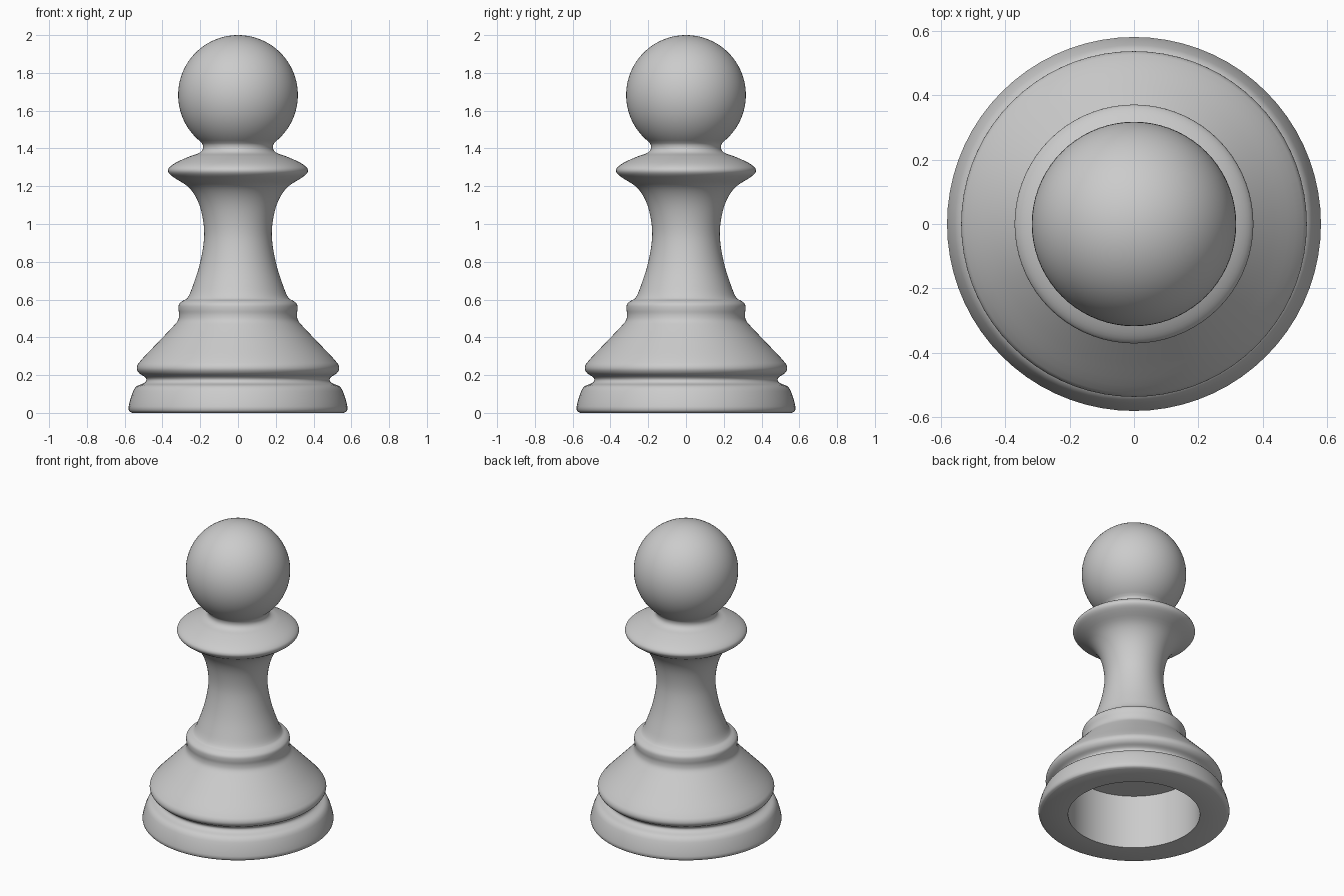
import bpy, bmesh, math
from mathutils import Vector

if "Cube" in bpy.data.objects:
    bpy.data.objects.remove(bpy.data.objects["Cube"])

SEGMENTS = 72


def smooth_path(points, steps=4):
    """Catmull-Rom curve through (radius, height) points."""
    pts = [Vector(p) for p in points]
    ext = [pts[0]] + pts + [pts[-1]]
    out = []
    for a, b, c, d in zip(ext, ext[1:], ext[2:], ext[3:]):
        # centripetal-like tangents, limited so short rims do not overshoot
        span = (c - b).length
        tb = (c - a).normalized() * span
        tc = (d - b).normalized() * span
        for i in range(steps):
            t = i / steps
            out.append(b * (2*t**3 - 3*t**2 + 1) + tb * (t**3 - 2*t**2 + t)
                       + c * (3*t**2 - 2*t**3) + tc * (t**3 - t**2))
    return [tuple(p) for p in out] + [tuple(pts[-1])]


def lathe(name, profile):
    """Revolve a profile that starts and ends on the z axis."""
    bm = bmesh.new()
    verts = [bm.verts.new((r, 0, z)) for r, z in profile]
    edges = [bm.edges.new(e) for e in zip(verts, verts[1:])]
    bmesh.ops.spin(bm, geom=verts + edges, axis=(0, 0, 1), cent=(0, 0, 0),
                   angle=2 * math.pi, steps=SEGMENTS, use_merge=True)
    bmesh.ops.remove_doubles(bm, verts=bm.verts, dist=1e-5)
    bmesh.ops.recalc_face_normals(bm, faces=bm.faces)
    mesh = bpy.data.meshes.new(name)
    bm.to_mesh(mesh)
    bm.free()
    obj = bpy.data.objects.new(name, mesh)
    bpy.context.collection.objects.link(obj)
    bpy.context.view_layer.objects.active = obj
    obj.select_set(True)
    bpy.ops.object.shade_smooth_by_angle(angle=math.radians(40))
    obj.select_set(False)
    return obj


# Hollow underside
hollow = [(0, 0.36), (0.40, 0.36), (0.40, 0)]

# Foot ring, groove and sloping skirt
foot = [(0.56, 0), (0.576, 0.01), (0.579, 0.035), (0.555, 0.115), (0.535, 0.142),
        (0.497, 0.158), (0.485, 0.174), (0.493, 0.19), (0.523, 0.21),
        (0.536, 0.235), (0.525, 0.265), (0.43, 0.367), (0.335, 0.467), (0.317, 0.492)]

# Waist band and concave stem
stem = [(0.312, 0.52), (0.315, 0.55), (0.312, 0.575), (0.295, 0.592), (0.268, 0.608),
        (0.24, 0.67), (0.202, 0.79), (0.18, 0.92), (0.185, 1.02),
        (0.212, 1.12), (0.262, 1.195)]

# Flared collar and narrow neck
collar = [(0.345, 1.25), (0.369, 1.275), (0.365, 1.298), (0.325, 1.327),
          (0.25, 1.36), (0.205, 1.376), (0.187, 1.395), (0.187, 1.42), (0.2, 1.437)]

# Ball head, as an arc continuing from the neck up to the pole
R, ZC = 0.317, 1.683
start = -math.acos(0.205 / R)
ball = []
for i in range(41):
    a = start + (math.pi / 2 - start) * i / 40
    ball.append((max(0.0, R * math.cos(a)) if i < 40 else 0.0, ZC + R * math.sin(a)))

lathe("turned_body", hollow + smooth_path(foot + stem + collar) + ball)
